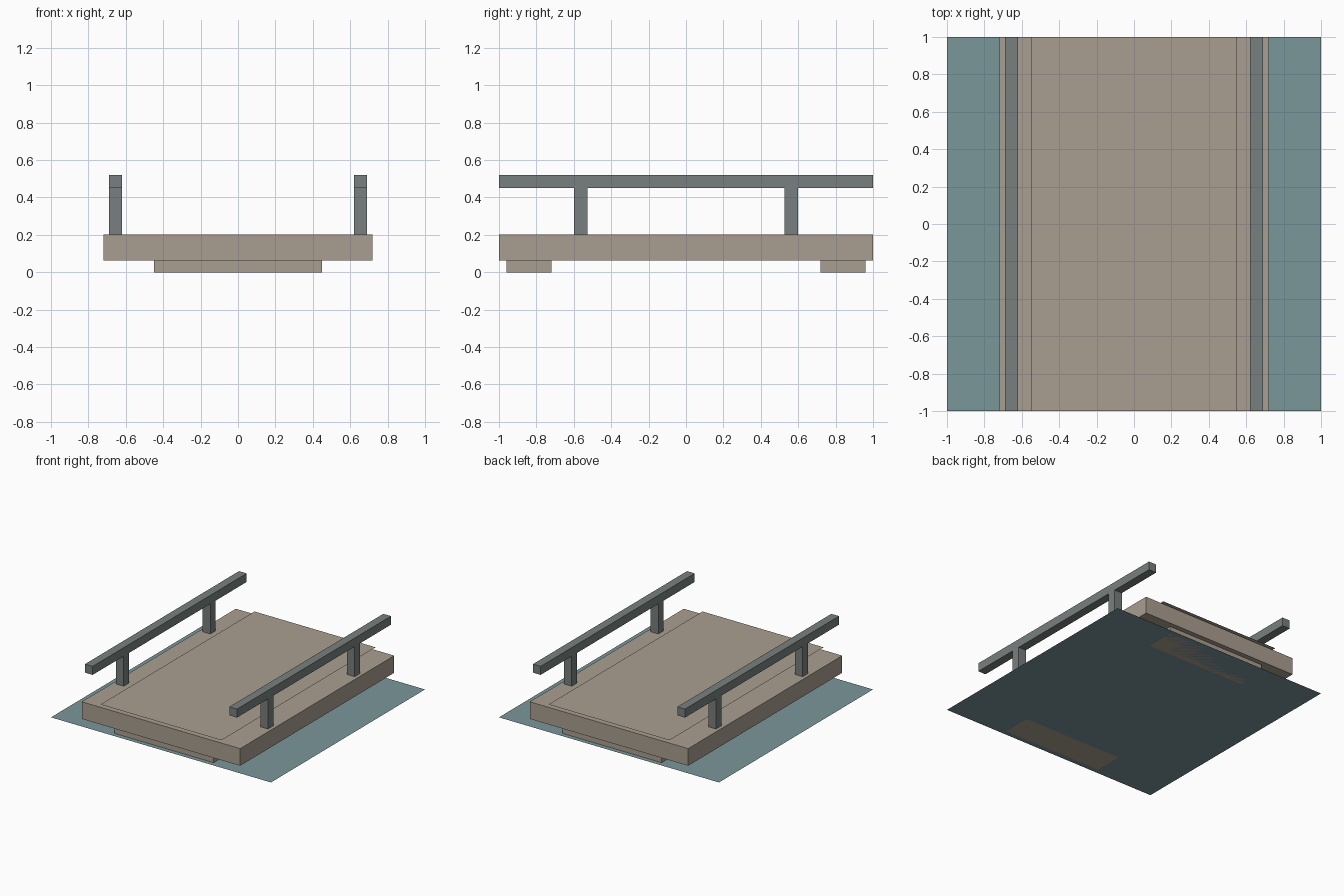
import bpy
import bmesh

default = bpy.data.objects.get("Cube")
if default:
    bpy.data.objects.remove(default)


def material(name, rgb):
    mat = bpy.data.materials.new(name)
    mat.use_nodes = True
    color = (*rgb, 1)
    mat.diffuse_color = color
    mat.node_tree.nodes["Principled BSDF"].inputs["Base Color"].default_value = color
    return mat


def add_object(name, bm, mat):
    mesh = bpy.data.meshes.new(name)
    bm.to_mesh(mesh)
    bm.free()
    mesh.materials.append(mat)
    obj = bpy.data.objects.new(name, mesh)
    bpy.context.collection.objects.link(obj)
    return obj


def box(name, x, y, z, mat):
    """Box spanning the given (low, high) ranges."""
    bm = bmesh.new()
    bmesh.ops.create_cube(bm, size=1)
    for v in bm.verts:
        v.co = [r[0] if c < 0 else r[1] for c, r in zip(v.co, (x, y, z))]
    return add_object(name, bm, mat)


def sheet(name, half_x, half_y, z, mat):
    """Flat sheet without thickness."""
    bm = bmesh.new()
    bmesh.ops.create_grid(bm, x_segments=1, y_segments=1, size=1)
    for v in bm.verts:
        v.co = (v.co.x * half_x, v.co.y * half_y, z)
    return add_object(name, bm, mat)


def span(center, size):
    return (center - size / 2, center + size / 2)


stone = material("warm stone", (0.402, 0.347, 0.283))
water = material("water teal", (0.198, 0.309, 0.323))
metal = material("rail grey", (0.188, 0.216, 0.209))

# Water surface, deck slab and the walkway sheet just above it
sheet("water_surface", 1, 1, 0, water)
box("deck", (-0.72, 0.72), (-1, 1), (0.062, 0.203), stone)
sheet("walkway", 0.55, 1, 0.226, stone)

# Supports under both ends
for end, sy in (("front", -1), ("back", 1)):
    box(end + "_support", (-0.45, 0.45), span(sy * 0.84, 0.24), (0, 0.062), stone)

# Railings: one long rail on two posts per side
for side, sx in (("left", 1), ("right", -1)):
    rail_x = span(sx * 0.656, 0.07)
    box(side + "_rail", rail_x, (-1, 1), (0.45, 0.52), metal)
    for end, sy in (("front", -1), ("back", 1)):
        box(f"{side}_{end}_post", rail_x, span(sy * 0.5625, 0.07), (0.203, 0.45), metal)
